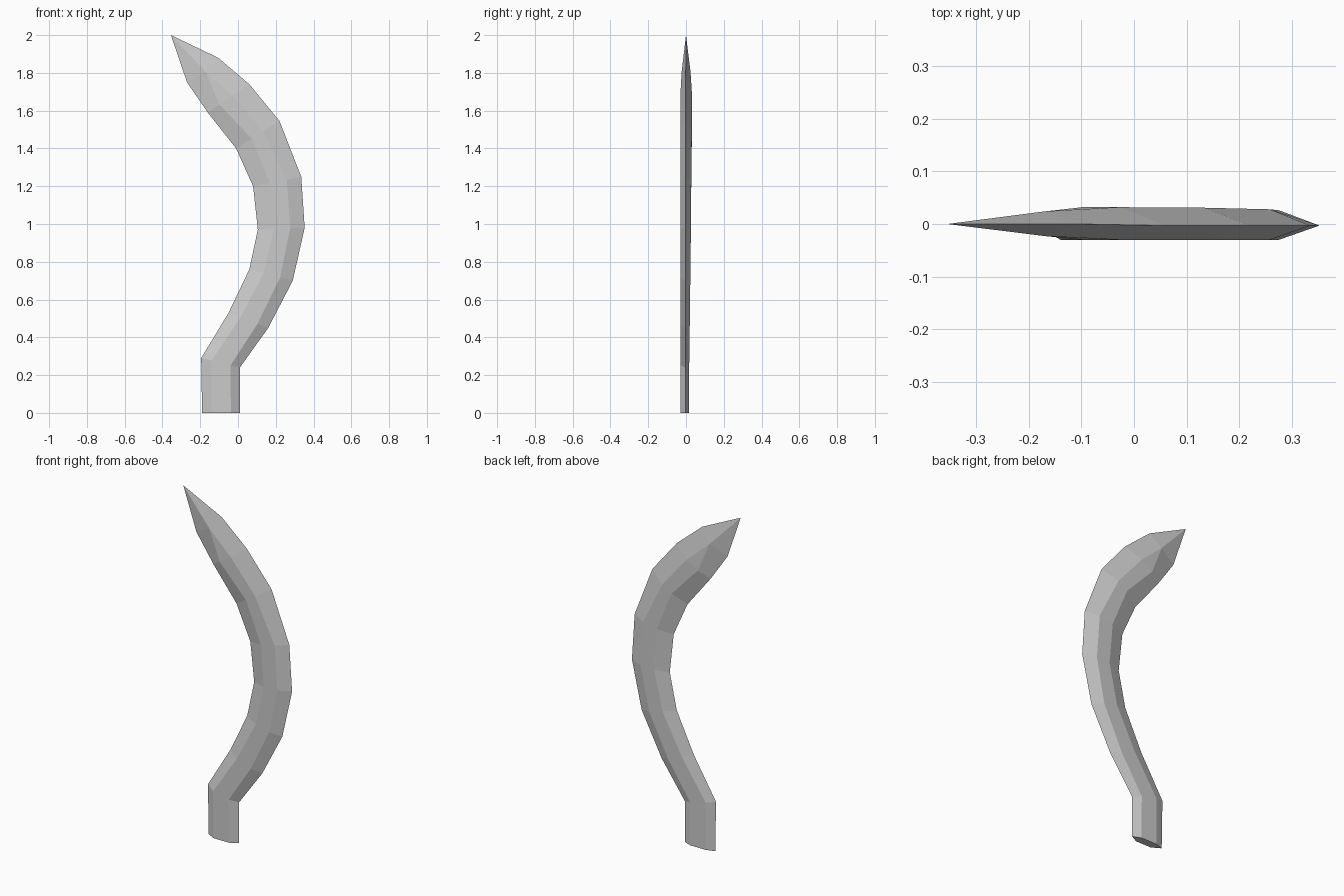
import bpy, bmesh
from mathutils import Vector

if "Cube" in bpy.data.objects:
    bpy.data.objects.remove(bpy.data.objects["Cube"])

# Blade stations: left edge x, z, right edge x, z, ridge fractions, back thickness
stations = [
    (-.19, 0, .01, 0, .25, .76, .016),
    (-.195, .29, .01, .24, .27, .76, .017),
    (-.05, .53, .16, .45, .30, .73, .020),
    (.06, .76, .29, .70, .33, .71, .023),
    (.105, .97, .353, .98, .34, .69, .026),
    (.08, 1.20, .335, 1.25, .35, .70, .028),
    (-.01, 1.40, .22, 1.545, .36, .62, .031),
    (-.16, 1.59, .06, 1.74, .28, .60, .032),
]
FRONT = -.03


def section(bm, lx, lz, rx, rz, f1, f2, back):
    """Flattened hexagon spanning the two blade edges."""
    left, right = Vector((lx, 0, lz)), Vector((rx, -.003, rz))
    verts = []
    for f, y in ((0, None), (f1, FRONT), (f2, FRONT),
                 (1, None), (f2, back), (f1, back)):
        p = left.lerp(right, f)
        if y is not None:
            p.y = y
        verts.append(bm.verts.new(p))
    return verts


bm = bmesh.new()
rings = [section(bm, *s) for s in stations]

# Blade body and base cap
for a, b in zip(rings, rings[1:]):
    for i in range(6):
        j = (i + 1) % 6
        bm.faces.new((a[i], a[j], b[j], b[i]))
bm.faces.new(rings[0][::-1])

# Ridges merge into one on each side, then run to the point
left = bm.verts.new((-.27, 0, 1.75))
right = bm.verts.new((-.105, 0, 1.88))
front = bm.verts.new((-.17, -.023, 1.805))
back = bm.verts.new((-.17, .024, 1.805))
tip = bm.verts.new((-.355, 0, 2))
merged = [left, front, front, right, back, back]
last = rings[-1]
for i in range(6):
    j = (i + 1) % 6
    face = [last[i], last[j], merged[j]]
    if merged[i] != merged[j]:
        face.append(merged[i])
        bm.faces.new((merged[i], merged[j], tip))
    bm.faces.new(face)

bmesh.ops.recalc_face_normals(bm, faces=bm.faces)
mesh = bpy.data.meshes.new("curved_blade")
bm.to_mesh(mesh)
bm.free()
blade = bpy.data.objects.new("curved_blade", mesh)
bpy.context.collection.objects.link(blade)
